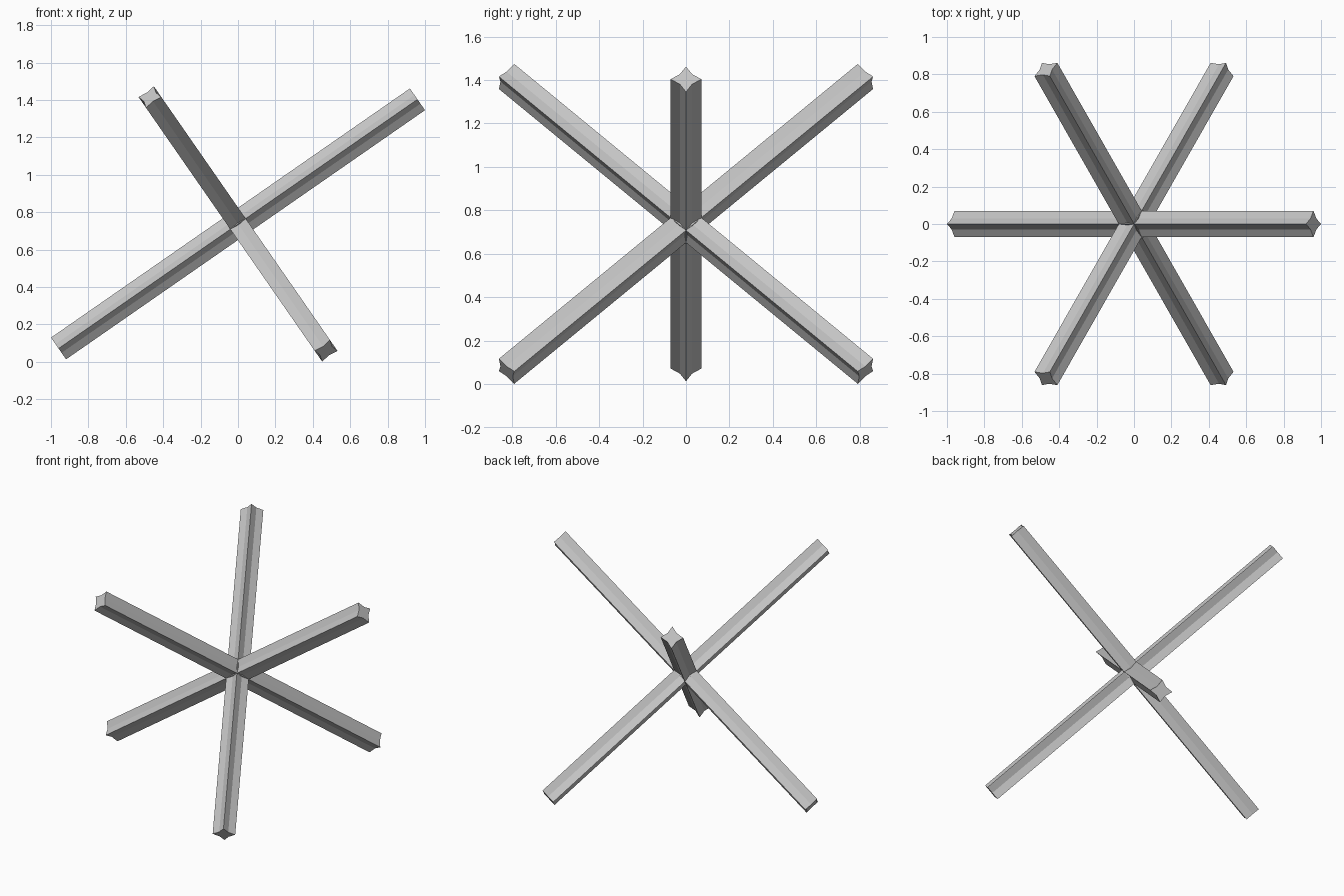
import bpy
import bmesh
from math import radians, atan, sqrt
from mathutils import Matrix

HALF_LEN = 1.168    # half length of each bar
HALF_SIDE = 0.05    # half width of the square section
GROOVE = 0.01       # depth of the shallow V along each side
CENTRE_Z = 0.7375

if "Cube" in bpy.data.objects:
    bpy.data.objects.remove(bpy.data.objects["Cube"], do_unlink=True)

grey = bpy.data.materials.new("light_grey")
grey.use_nodes = True
colour = (0.55, 0.55, 0.55, 1.0)
grey.diffuse_color = colour
grey.node_tree.nodes["Principled BSDF"].inputs["Base Color"].default_value = colour


def section():
    """Square outline whose four sides fold slightly inward."""
    s, g = HALF_SIDE, HALF_SIDE - GROOVE
    y, z, my, mz = s, -s, g, 0.0
    points = []
    for _ in range(4):
        points += [(y, z), (my, mz)]
        y, z, my, mz = -z, y, -mz, my
    return points


def add_bar(name, azimuth):
    bm = bmesh.new()
    rings = [[bm.verts.new((x, y, z)) for y, z in section()]
             for x in (-HALF_LEN, HALF_LEN)]
    count = len(rings[0])
    for i in range(count):
        j = (i + 1) % count
        bm.faces.new((rings[0][i], rings[0][j], rings[1][j], rings[1][i]))
    for ring in rings:
        bm.faces.new(ring)
    bmesh.ops.recalc_face_normals(bm, faces=bm.faces)
    # Three mutually perpendicular bars balanced on their ends
    bm.transform(Matrix.Translation((0, 0, CENTRE_Z))
                 @ Matrix.Rotation(radians(0.5), 4, 'Y')
                 @ Matrix.Rotation(radians(azimuth), 4, 'Z')
                 @ Matrix.Rotation(-atan(1 / sqrt(2)), 4, 'Y')
                 @ Matrix.Rotation(radians(45), 4, 'X'))
    mesh = bpy.data.meshes.new(name)
    bm.to_mesh(mesh)
    bm.free()
    mesh.materials.append(grey)
    bpy.context.collection.objects.link(bpy.data.objects.new(name, mesh))


for bar_name, angle in (("side_bar", 0), ("back_bar", 120), ("front_bar", 240)):
    add_bar(bar_name, angle)
